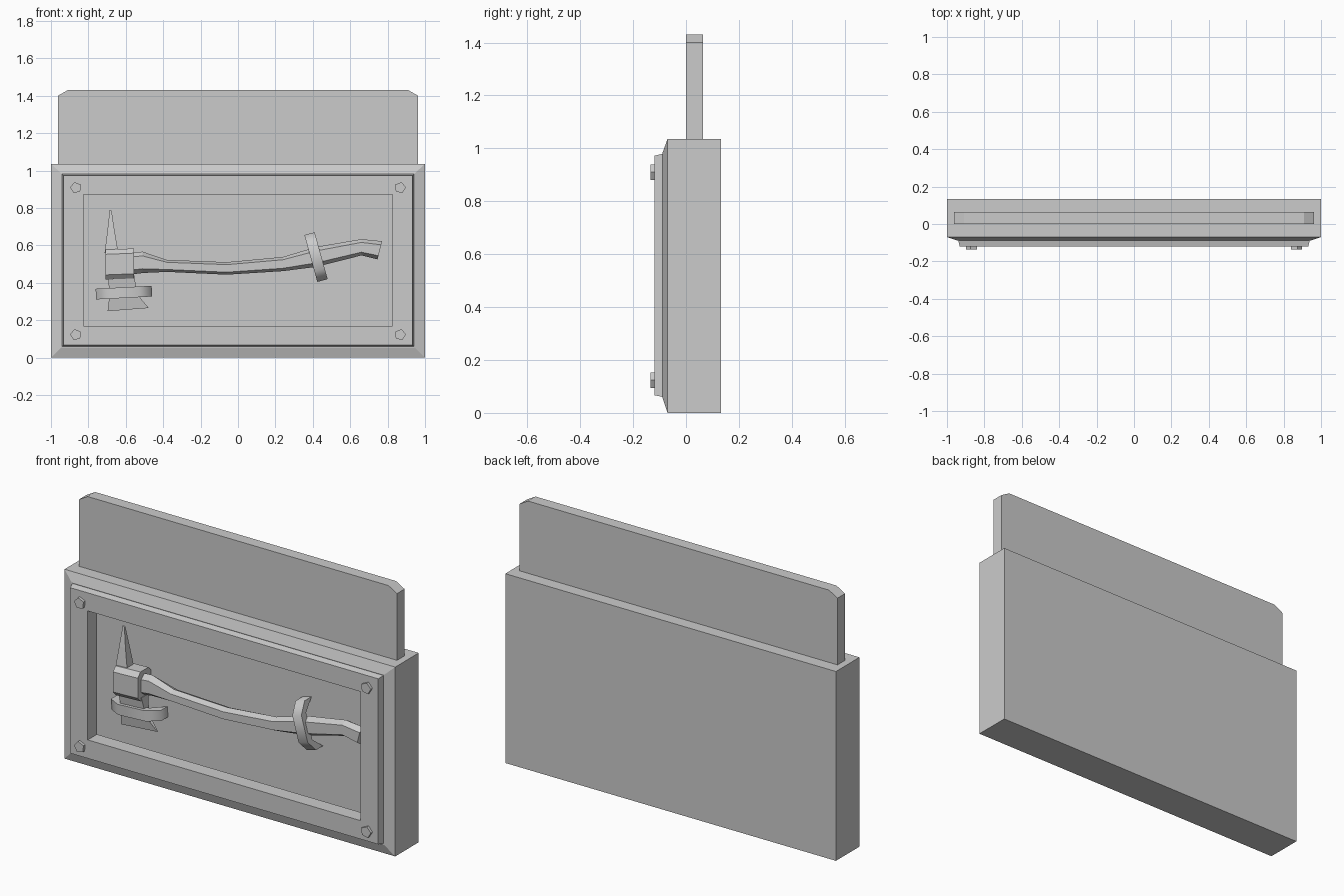
import bpy, bmesh, math
from mathutils import Vector

if "Cube" in bpy.data.objects:
    bpy.data.objects.remove(bpy.data.objects["Cube"])

FLOOR = 0.05    # y of the display case's back wall
MID = -0.012    # y of the axe's middle plane


def loft(name, rings):
    """Closed skin through rings of equal point count, capped at both ends."""
    bm = bmesh.new()
    loops = [[bm.verts.new(p) for p in ring] for ring in rings]
    n = len(loops[0])
    for a, b in zip(loops, loops[1:]):
        for i in range(n):
            j = (i + 1) % n
            bm.faces.new((a[i], a[j], b[j], b[i]))
    bm.faces.new(loops[0])
    bm.faces.new(loops[-1])
    bmesh.ops.recalc_face_normals(bm, faces=bm.faces)
    mesh = bpy.data.meshes.new(name)
    bm.to_mesh(mesh)
    bm.free()
    obj = bpy.data.objects.new(name, mesh)
    bpy.context.collection.objects.link(obj)
    return obj


def extrude(name, outline, y0, y1):
    """Prism from an x-z outline."""
    return loft(name, [[(x, y, z) for x, z in outline] for y in (y0, y1)])


# Case: bevelled rim, raised front plate, opening lip and wider cavity behind
def frame(hx, z0, z1, y):
    return [(-hx, y, z0), (hx, y, z0), (hx, y, z1), (-hx, y, z1)]


loft("case", [
    frame(1.0, 0.0, 1.035, 0.133),
    frame(1.0, 0.0, 1.035, -0.07),
    frame(0.945, 0.055, 0.985, -0.088),
    frame(0.94, 0.06, 0.98, -0.087),
    frame(0.932, 0.067, 0.972, -0.12),
    frame(0.825, 0.168, 0.873, -0.12),
    frame(0.825, 0.168, 0.873, -0.04),
    frame(0.93, 0.067, 0.972, -0.04),
    frame(0.93, 0.067, 0.972, FLOOR),
])

# Board rising out of the case, top corners clipped
extrude("top_board", [(-0.962, 1.0), (0.962, 1.0), (0.962, 1.4), (0.91, 1.43),
                      (-0.91, 1.43), (-0.962, 1.4)], 0.0, 0.065)

# Five-sided bolts in the plate corners, mirrored left to right
for side in (-1, 1):
    for z in (0.122, 0.908):
        pts = [(side * (0.867 + 0.031 * math.cos(a)), z + 0.031 * math.sin(a))
               for a in (math.tau * i / 5 + 0.1 for i in range(5))]
        extrude("bolt", pts, -0.115, -0.135)

# Axe handle: six-sided section following a gentle curve (x, bottom, top)
path = [(-0.60, 0.44, 0.56), (-0.51, 0.452, 0.566), (-0.38, 0.458, 0.522),
        (-0.06, 0.443, 0.51), (0.24, 0.462, 0.538), (0.42, 0.485, 0.592),
        (0.66, 0.546, 0.633), (0.758, 0.525, 0.622)]
rings = []
for k, (x, lo, hi) in enumerate(path):
    c, h = (lo + hi) / 2, (hi - lo) / 2
    lean = 0.25 if k == len(path) - 1 else 0
    section = [(-0.03, 0.6), (0, 1), (0.03, 0.6),
               (0.03, -0.6), (0, -1), (-0.03, -0.6)]
    rings.append([(x + lean * h * s, MID + dy, c + h * s) for dy, s in section])
loft("axe_handle", rings)

# Axe head socket: chamfered block around the handle
socket = [(-0.035, 0.58), (-0.058, 0.555), (-0.058, 0.445), (-0.035, 0.42),
          (0.035, 0.42), (0.058, 0.445), (0.058, 0.555), (0.035, 0.58)]
loft("axe_socket", [[(x, MID + dy, z + dz) for dy, z in socket]
                    for x, dz in ((-0.708, -0.003), (-0.557, 0.003))])


# Tapered sections for spike and blade: x range, z at each side, half depth
def taper(name, rows):
    return loft(name, [[(xa, MID - d, za), (xb, MID - d, zb),
                        (xb, MID + d, zb), (xa, MID + d, za)]
                       for xa, xb, za, zb, d in rows])


taper("axe_spike", [(-0.713, -0.64, 0.56, 0.56, 0.03),
                    (-0.698, -0.66, 0.68, 0.68, 0.018),
                    (-0.686, -0.676, 0.79, 0.785, 0.004)])
taper("axe_blade", [(-0.695, -0.555, 0.44, 0.44, 0.03),
                    (-0.69, -0.545, 0.37, 0.375, 0.02),
                    (-0.69, -0.52, 0.31, 0.315, 0.012),
                    (-0.697, -0.477, 0.248, 0.265, 0.003)])


# Straps: thick arched bands that hold the axe to the back wall
def strap(name, x, z, length, width, angle, front):
    along = Vector((math.cos(angle), 0, math.sin(angle)))
    across = Vector((-along.z, 0, along.x)) * width / 2
    h = length / 2
    rings = []
    for u, y in [(-1, -0.01), (-0.55, front), (0.55, front), (1, -0.01)]:
        back = FLOOR if abs(u) == 1 else front + 0.04
        outer = Vector((x, y, z)) + along * h * u
        inner = Vector((x, back, z)) + along * h * u
        rings.append([outer - across, outer + across,
                      inner + across, inner - across])
    obj = loft(name, rings)
    bpy.ops.object.select_all(action='DESELECT')
    obj.select_set(True)
    bpy.context.view_layer.objects.active = obj
    bpy.ops.object.shade_smooth_by_angle(angle=math.radians(60))


strap("head_strap", -0.61, 0.347, 0.30, 0.057, math.radians(3), -0.05)
strap("handle_strap", 0.417, 0.537, 0.26, 0.057, math.radians(105.5), -0.06)
